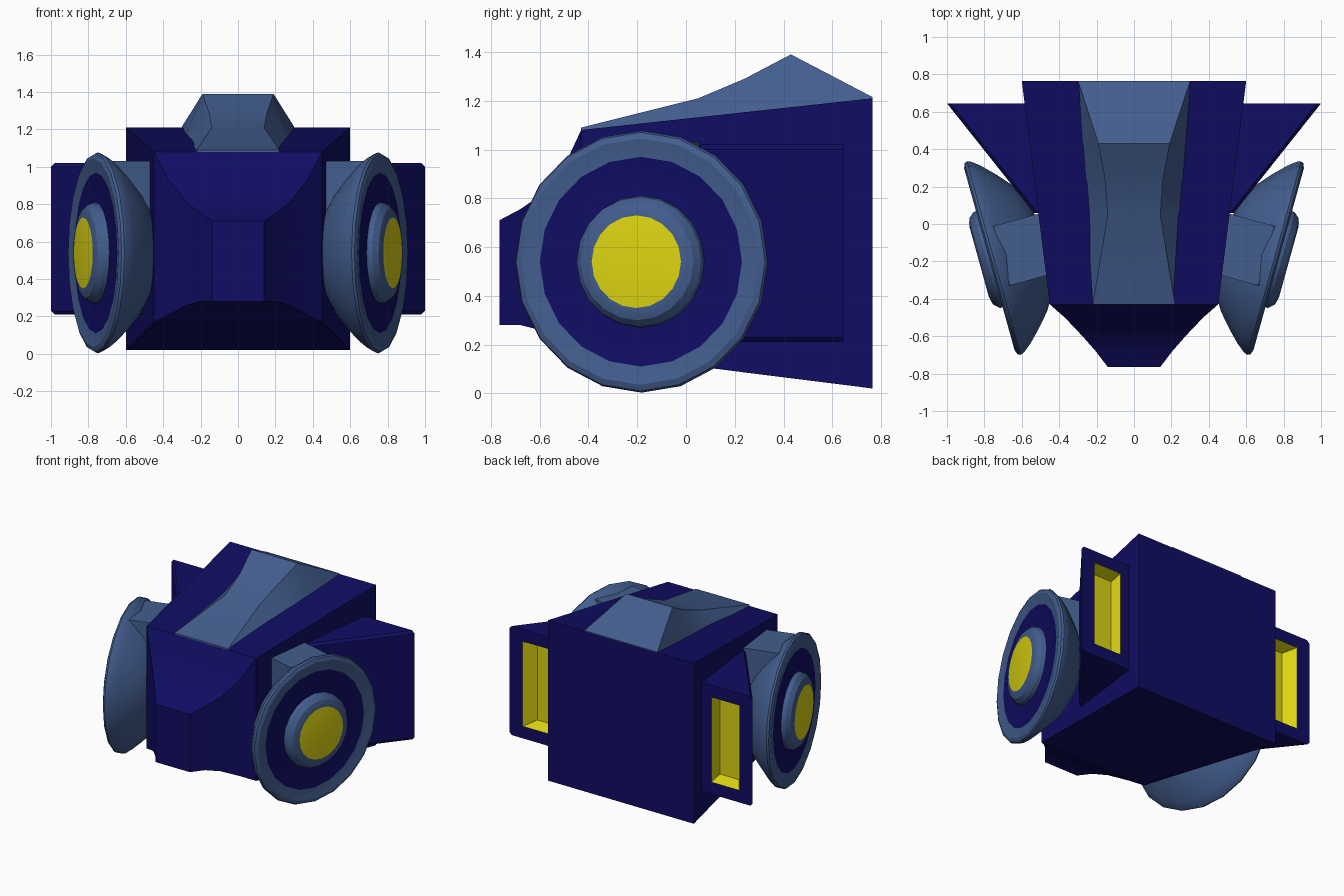
import bpy, bmesh, math
from mathutils import Matrix, Vector

cube = bpy.data.objects.get("Cube")
if cube:
    bpy.data.objects.remove(cube, do_unlink=True)


def make_material(name, rgb):
    mat = bpy.data.materials.new(name)
    mat.use_nodes = True
    mat.diffuse_color = (*rgb, 1)
    mat.node_tree.nodes["Principled BSDF"].inputs["Base Color"].default_value = (*rgb, 1)
    return mat


NAVY = make_material("navy", (0.005, 0.004, 0.125))
BLUE = make_material("steel_blue", (0.055, 0.11, 0.27))
YELLOW = make_material("yellow", (0.72, 0.66, 0.006))
MATS = [NAVY, BLUE, YELLOW]
parts = []


def loft(name, rings, mats, cap_mats, matrix=Matrix()):
    """Skin a row of equal-length rings; one material per band plus the two caps."""
    bm = bmesh.new()
    rows = [[bm.verts.new(matrix @ Vector(p)) for p in ring] for ring in rings]
    n = len(rows[0])
    for i, (a, b) in enumerate(zip(rows, rows[1:])):
        for k in range(n):
            j = (k + 1) % n
            bm.faces.new((a[k], a[j], b[j], b[k])).material_index = mats[i]
    bm.faces.new(rows[0]).material_index = cap_mats[0]
    bm.faces.new(rows[-1]).material_index = cap_mats[1]
    bmesh.ops.recalc_face_normals(bm, faces=bm.faces)
    mesh = bpy.data.meshes.new(name)
    bm.to_mesh(mesh)
    bm.free()
    for m in MATS:
        mesh.materials.append(m)
    obj = bpy.data.objects.new(name, mesh)
    bpy.context.collection.objects.link(obj)
    parts.append(obj)
    return obj


def trapezoid(y, low, high, z0, z1):
    return [(-low, y, z0), (low, y, z0), (high, y, z1), (-high, y, z1)]


def chamfered(y, x0, x1, z0, z1, c):
    return [(x0 + c, y, z0), (x1 - c, y, z0), (x1, y, z0 + c), (x1, y, z1 - c),
            (x1 - c, y, z1), (x0 + c, y, z1), (x0, y, z1 - c), (x0, y, z0 + c)]


# Main body, flaring toward the back
loft("body", [trapezoid(-0.43, 0.45, 0.45, 0.17, 1.08),
              trapezoid(0.765, 0.6, 0.6, 0.02, 1.21)], [0], (0, 0))

# Curved nose tapering to a flat front
nose = [(-0.765, 0.14, 0.28, 0.71), (-0.68, 0.205, 0.28, 0.755), (-0.6, 0.275, 0.26, 0.81),
        (-0.5, 0.37, 0.21, 0.93), (-0.43, 0.45, 0.17, 1.08)]
loft("nose", [trapezoid(y, w, w, a, b) for y, w, a, b in nose], [0] * 4, (0, 0))

# Raised canopy on the sloping roof: y, base half width, top half width, top height
canopy = [(-0.43, 0.22, 0.22, 1.09), (0.05, 0.25, 0.14, 1.21), (0.24, 0.265, 0.155, 1.29),
          (0.43, 0.28, 0.19, 1.39), (0.765, 0.3, 0.3, 1.215)]
loft("canopy", [trapezoid(y, lo, hi, 1.07 + 0.108 * (y + 0.43), z)
                for y, lo, hi, z in canopy], [1] * 4, (1, 1))

# Wheel profile: radius, distance along the axle; the last band and cap are the lamp
wheel = [(0.1, -0.295), (0.25, -0.27), (0.35, -0.21), (0.43, -0.14), (0.495, -0.075),
         (0.53, -0.03), (0.537, -0.01), (0.53, 0.004), (0.505, 0.014), (0.43, 0.0),
         (0.27, 0.0), (0.265, 0.03), (0.24, 0.058), (0.215, 0.066), (0.19, 0.07)]
SIDES = 20
wheel_mats = [1] * 9 + [0] + [1] * 4

for side, label in ((1, "left"), (-1, "right")):
    mirror = Matrix.Diagonal((side, 1, 1, 1))
    tilt = (mirror @ Matrix.Translation((0.76, -0.185, 0.54))
            @ Matrix.Rotation(math.radians(-15.5), 4, "Z"))
    angles = [2 * math.pi * k / SIDES for k in range(SIDES)]
    rings = [[(t, r * math.sin(a), r * math.cos(a)) for a in angles] for r, t in wheel]
    loft(label + "_wheel", rings, wheel_mats, (1, 2), tilt)

    # Mount block joining wheel and body
    loft(label + "_wheel_mount", [chamfered(y, -0.34, -0.04, 0, 0.49, 0.015)
                                  for y in (-0.165, 0.165)], [1], (1, 1), tilt)

    # Wedge-shaped side intake with a glowing recess in its back face
    rings = [chamfered(0.06, 0.45, 0.535, 0.21, 1.02, 0.02),
             chamfered(0.645, 0.5, 1.0, 0.21, 1.02, 0.02),
             chamfered(0.645, 0.66, 0.89, 0.3, 0.93, 0.002),
             chamfered(0.56, 0.67, 0.83, 0.33, 0.9, 0.002)]
    loft(label + "_side_vent", rings, [0, 0, 2], (0, 2), mirror)

# Smooth shading with sharp edges kept
bpy.ops.object.select_all(action="DESELECT")
for obj in parts:
    obj.select_set(True)
bpy.context.view_layer.objects.active = parts[0]
bpy.ops.object.shade_smooth_by_angle(angle=math.radians(30))
